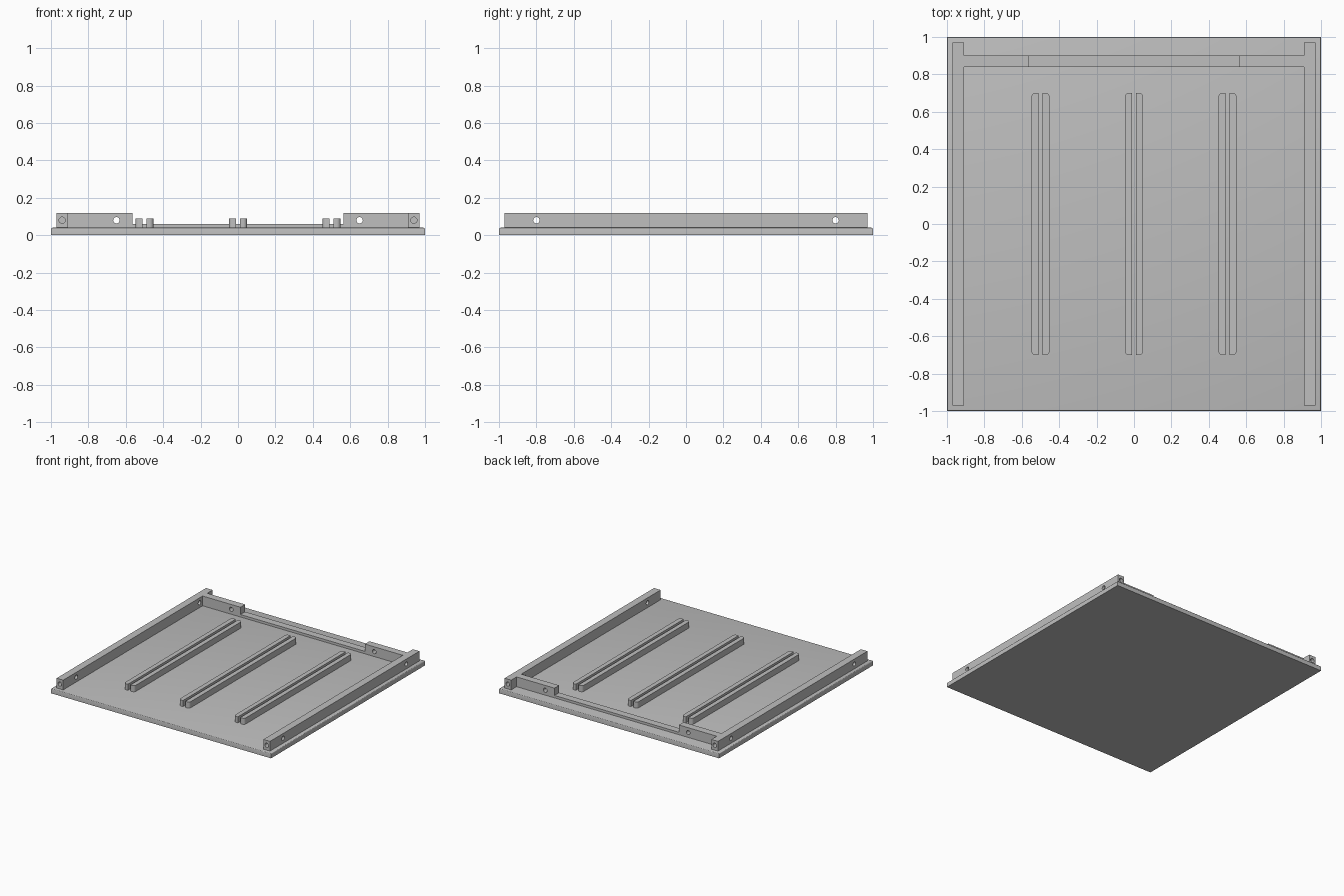
import bpy, bmesh, math
from mathutils import Matrix, Vector

cube = bpy.data.objects.get("Cube")
if cube:
    bpy.data.objects.remove(cube)

grey = bpy.data.materials.new("grey_plastic")
grey.use_nodes = True
COLOUR = (0.52, 0.52, 0.52, 1)
grey.diffuse_color = COLOUR
grey.node_tree.nodes["Principled BSDF"].inputs["Base Color"].default_value = COLOUR

PLATE, FRAME_TOP, SILL_TOP, RIB_TOP, HOLE_Z = 0.04, 0.12, 0.06, 0.09, 0.08


def finish(name, bm):
    """Turn a bmesh into a named object."""
    bmesh.ops.recalc_face_normals(bm, faces=bm.faces)
    mesh = bpy.data.meshes.new(name)
    bm.to_mesh(mesh)
    bm.free()
    mesh.materials.append(grey)
    obj = bpy.data.objects.new(name, mesh)
    bpy.context.collection.objects.link(obj)
    return obj


def prism(name, outline, z0, z1):
    """Extrude a flat outline from z0 up to z1."""
    bm = bmesh.new()
    face = bm.faces.new([bm.verts.new((x, y, z0)) for x, y in outline])
    up = bmesh.ops.extrude_face_region(bm, geom=[face])["geom"]
    bmesh.ops.translate(bm, vec=(0, 0, z1 - z0),
                        verts=[v for v in up if isinstance(v, bmesh.types.BMVert)])
    return finish(name, bm)


def cut(target, cutter):
    """Subtract a cutter and hide it."""
    mod = target.modifiers.new(cutter.name, "BOOLEAN")
    mod.operation, mod.object, mod.solver = "DIFFERENCE", cutter, "EXACT"
    cutter.hide_render = True
    cutter.hide_viewport = True
    cutter.hide_set(True)


def rect(x0, x1, y0, y1):
    return [(x0, y0), (x1, y0), (x1, y1), (x0, y1)]


def smooth(obj):
    bpy.ops.object.select_all(action="DESELECT")
    obj.select_set(True)
    bpy.context.view_layer.objects.active = obj
    bpy.ops.object.shade_smooth_by_angle(angle=math.radians(35))


# base plate with softened top rim
bm = bmesh.new()
bmesh.ops.create_cube(bm, size=1, matrix=Matrix.Translation((0, 0, PLATE / 2))
                      @ Matrix.Diagonal((2, 2, PLATE, 1)))
rim = [e for e in bm.edges if all(v.co.z > PLATE / 2 for v in e.verts)]
bmesh.ops.bevel(bm, geom=rim, offset=0.008, segments=3, profile=0.5, affect="EDGES")
smooth(finish("base_plate", bm))

# U-shaped frame: two side rails joined by a rear bar
half = [(0.91, 0.84), (0.91, -0.97), (0.97, -0.97), (0.97, 0.97), (0.91, 0.97), (0.91, 0.90)]
frame = prism("frame", half + [(-x, y) for x, y in reversed(half)], PLATE, FRAME_TOP)

# lowered middle of the rear bar
cut(frame, prism("rear_notch_cutter", rect(-0.565, 0.565, 0.8, 0.94), SILL_TOP, 0.2))

# screw holes: across the side rails, through the rear bar, blind in the rail ends
bm = bmesh.new()
for side in (-1, 1):
    holes = [((side * 0.94, y, HOLE_Z), "Y", 0.1) for y in (-0.8, 0.8)]
    holes += [((side * 0.94, y, HOLE_Z), "X", 0.18) for y in (-0.97, 0.97)]
    holes += [((side * 0.65, 0.87, HOLE_Z), "X", 0.1)]
    for centre, axis, length in holes:
        bmesh.ops.create_cone(bm, cap_ends=True, segments=24, radius1=0.017, radius2=0.017,
                              depth=length, matrix=Matrix.Translation(Vector(centre))
                              @ Matrix.Rotation(math.pi / 2, 4, axis))
cut(frame, finish("screw_hole_cutter", bm))

# three pairs of guide ribs, rounded on their outer corners
R, OUT, IN, END = 0.02, 0.048, 0.011, 0.70
corner = [(OUT - R + R * math.cos(a), END - R + R * math.sin(a))
          for a in (math.pi / 2 * i / 6 for i in range(7))]
edge = corner + [(IN, END)]
profile = edge + [(x, -y) for x, y in reversed(edge)]
for label, cx in (("right", -0.5), ("middle", 0), ("left", 0.5)):
    for part, side in (("right", -1), ("left", 1)):
        smooth(prism(f"{label}_guide_{part}_rib",
                     [(cx + side * x, y) for x, y in profile], PLATE, RIB_TOP))
